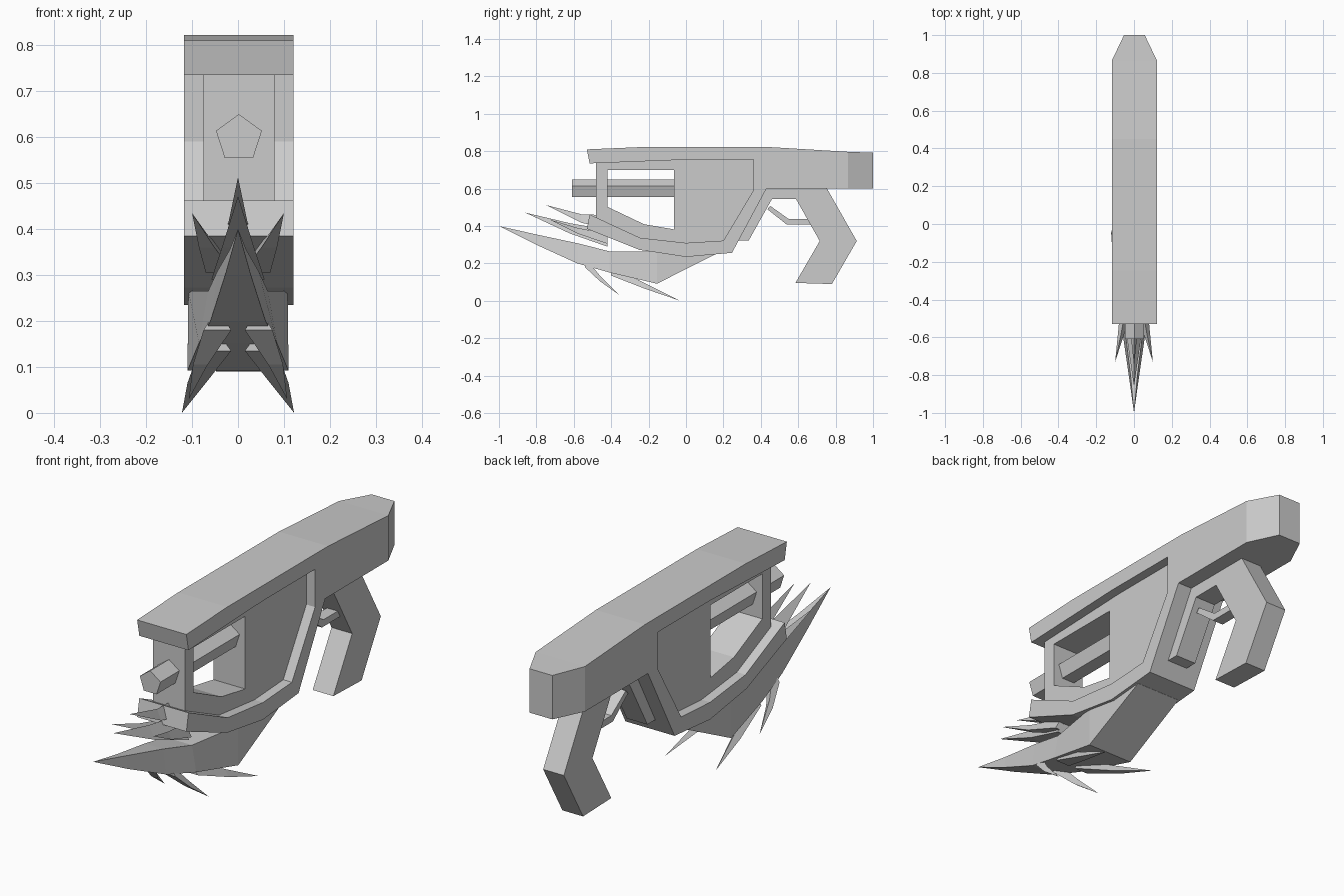
import bpy, bmesh
from math import sin, cos, pi

if "Cube" in bpy.data.objects:
    bpy.data.objects.remove(bpy.data.objects["Cube"])

CX = 0.002  # slight sideways centre of the body


def finish(name, bm):
    bmesh.ops.recalc_face_normals(bm, faces=bm.faces)
    me = bpy.data.meshes.new(name)
    bm.to_mesh(me)
    bm.free()
    ob = bpy.data.objects.new(name, me)
    bpy.context.collection.objects.link(ob)
    return ob


def slab(name, profile, hw, taper_y=None, taper_hw=None):
    """Extrude a (y, z) profile across x; optionally narrow the rear end."""
    bm = bmesh.new()
    f = bm.faces.new([bm.verts.new((CX - hw, y, z)) for y, z in profile])
    ext = bmesh.ops.extrude_face_region(bm, geom=[f], use_keep_orig=True)
    moved = [v for v in ext["geom"] if isinstance(v, bmesh.types.BMVert)]
    bmesh.ops.translate(bm, verts=moved, vec=(2 * hw, 0, 0))
    if taper_y is not None:
        geom = bm.verts[:] + bm.edges[:] + bm.faces[:]
        bmesh.ops.bisect_plane(bm, geom=geom, plane_co=(0, taper_y, 0), plane_no=(0, 1, 0))
        for v in bm.verts:
            if v.co.y > taper_y + 0.01:
                v.co.x = CX + (taper_hw if v.co.x > CX else -taper_hw)
    return finish(name, bm)


def loft(name, rings, tip=None):
    """Skin a list of equal-sized rings, ending in a point or a cap."""
    bm = bmesh.new()
    rs = [[bm.verts.new(p) for p in r] for r in rings]
    n = len(rs[0])
    for a, b in zip(rs, rs[1:]):
        for i in range(n):
            j = (i + 1) % n
            bm.faces.new((a[i], a[j], b[j], b[i]))
    bm.faces.new(rs[0])
    if tip:
        t = bm.verts.new(tip)
        for i in range(n):
            bm.faces.new((rs[-1][i], rs[-1][(i + 1) % n], t))
    else:
        bm.faces.new(rs[-1])
    return finish(name, bm)


def spike(name, path, tip, side=1):
    """Triangular thorn; path holds (x, y, z, half width, height)."""
    rings = [[(side * x - w, y, z), (side * x + w, y, z), (side * x, y, z + h)]
             for x, y, z, w, h in path]
    return loft(name, rings, (side * tip[0], tip[1], tip[2]))


# Outer shell: top housing and lower rail in one C-shaped profile
slab("body_shell", [
    (-0.53, 0.81), (-0.246, 0.822), (0.45, 0.822), (0.866, 0.797), (1.0, 0.792),
    (1.0, 0.6), (0.866, 0.6), (0.43, 0.6), (0.246, 0.257), (0, 0.235), (-0.25, 0.273),
    (-0.53, 0.385), (-0.515, 0.462), (-0.245, 0.337), (0, 0.31), (0.2, 0.322),
    (0.36, 0.59), (0.36, 0.755), (0, 0.755), (-0.515, 0.735)],
    0.119, 0.866, 0.055)

# Recessed inner panel with a window cut through it
panel = slab("inner_panel", [
    (-0.48, 0.77), (0.38, 0.78), (0.38, 0.57), (0.22, 0.29), (0, 0.28),
    (-0.25, 0.305), (-0.48, 0.41)], 0.077)
cutter = slab("window_cutter", [
    (-0.42, 0.70), (-0.063, 0.70), (-0.063, 0.382), (-0.225, 0.41), (-0.42, 0.503)], 0.2)
cutter.hide_render = True
mod = panel.modifiers.new("window", "BOOLEAN")
mod.object = cutter
mod.operation = "DIFFERENCE"
mod.solver = "EXACT"
bpy.context.view_layer.objects.active = panel
bpy.ops.object.modifier_apply(modifier=mod.name)
bpy.data.objects.remove(cutter)

# Five-sided barrel
loft("barrel", [[(CX + 0.0525 * sin(2 * pi * i / 5), y, 0.5975 + 0.0525 * cos(2 * pi * i / 5))
                 for i in range(5)] for y in (-0.61, -0.03)])

# Grip joined to the bracket in front of it
slab("grip", [
    (0.41, 0.62), (0.74, 0.62), (0.755, 0.598), (0.913, 0.32), (0.78, 0.09), (0.585, 0.096),
    (0.715, 0.32), (0.588, 0.545), (0.46, 0.545), (0.335, 0.322), (0.24, 0.322)], 0.05)

# Bent trigger bar
slab("trigger", [
    (0.435, 0.49), (0.45, 0.508), (0.55, 0.437), (0.68, 0.437), (0.68, 0.407), (0.54, 0.407)], 0.026)

# Large horn-like keel under the rail: (y, bottom z, bottom half width, top z, top half width)
keel = [(0.155, 0.248, 0.108, 0.27, 0.108), (-0.155, 0.092, 0.11, 0.265, 0.108),
        (-0.41, 0.152, 0.085, 0.265, 0.065), (-0.58, 0.2, 0.06, 0.308, 0.045),
        (-0.8, 0.3, 0.028, 0.355, 0.018)]
loft("keel", [[(-wb, y, zb), (wb, y, zb), (wt, y, zt), (-wt, y, zt)]
              for y, zb, wb, zt, wt in keel], (0, -1.0, 0.4))

# Centre spikes above the keel
spike("upper_spike", [(0, -0.48, 0.4, 0.025, 0.06), (0, -0.56, 0.418, 0.02, 0.045)], (0, -0.75, 0.513))
spike("middle_spike", [(0, -0.42, 0.29, 0.058, 0.09), (0, -0.62, 0.36, 0.035, 0.055)], (0, -0.86, 0.472))

# Mirrored side spikes and lower thorns
for side, tag in ((1, "right"), (-1, "left")):
    spike("side_spike_" + tag, [(0.04, -0.42, 0.305, 0.03, 0.055), (0.068, -0.58, 0.36, 0.017, 0.03)],
          (0.1, -0.73, 0.435), side)
    spike("front_thorn_" + tag, [(0.045, -0.54, 0.18, 0.03, 0.05), (0.082, -0.46, 0.105, 0.016, 0.03)],
          (0.107, -0.355, 0.03), side)
    spike("rear_thorn_" + tag, [(0.05, -0.4, 0.135, 0.035, 0.05), (0.09, -0.22, 0.065, 0.02, 0.03)],
          (0.122, -0.03, 0.0), side)
